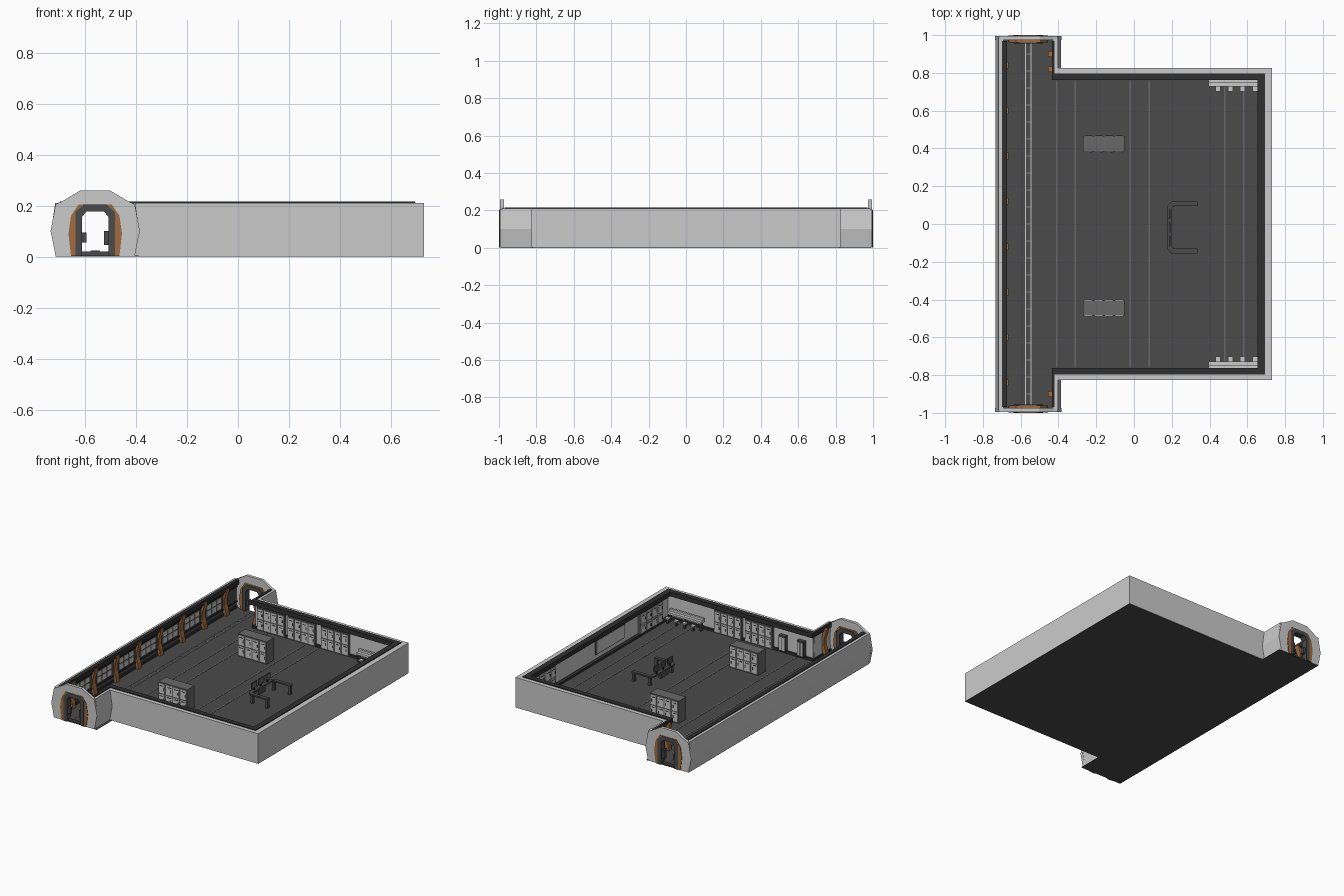
import bpy, bmesh, math
from mathutils import Matrix

if "Cube" in bpy.data.objects:
    bpy.data.objects.remove(bpy.data.objects["Cube"])


def material(name, r, g, b):
    m = bpy.data.materials.new(name)
    m.diffuse_color = (r, g, b, 1)
    m.use_nodes = True
    m.node_tree.nodes["Principled BSDF"].inputs["Base Color"].default_value = m.diffuse_color
    return m


DARK = material("dark_metal", 0.07, 0.07, 0.07)
BLACK = material("black_trim", 0.03, 0.03, 0.03)
MID = material("mid_grey", 0.14, 0.14, 0.14)
ORANGE = material("orange_paint", 0.36, 0.15, 0.05)


def finish(name, bm, mat, matrix=None):
    bmesh.ops.recalc_face_normals(bm, faces=bm.faces)
    me = bpy.data.meshes.new(name)
    bm.to_mesh(me)
    bm.free()
    ob = bpy.data.objects.new(name, me)
    if mat:
        me.materials.append(mat)
    if matrix:
        ob.matrix_world = matrix
    bpy.context.collection.objects.link(ob)
    return ob


def boxes(name, items, mat=None, matrix=None):
    """One object from boxes given as (x0, x1, y0, y1, z0, z1)."""
    bm = bmesh.new()
    for x0, x1, y0, y1, z0, z1 in items:
        m = Matrix.Translation(((x0 + x1) / 2, (y0 + y1) / 2, (z0 + z1) / 2))
        bmesh.ops.create_cube(bm, size=1, matrix=m @ Matrix.Diagonal((x1 - x0, y1 - y0, z1 - z0, 1)))
    return finish(name, bm, mat, matrix)


def prism(name, pts, lo, hi, mat=None, axis="y"):
    """Extrude an outline: (x, z) along y, or (x, y) along z."""
    bm = bmesh.new()
    vs = [bm.verts.new((a, lo, b) if axis == "y" else (a, b, lo)) for a, b in pts]
    f = bm.faces.new(vs)
    r = bmesh.ops.extrude_face_region(bm, geom=[f])
    d = (0, hi - lo, 0) if axis == "y" else (0, 0, hi - lo)
    bmesh.ops.translate(bm, vec=d, verts=[v for v in r["geom"] if isinstance(v, bmesh.types.BMVert)])
    return finish(name, bm, mat)


CX = -0.56  # corridor centre line


def flip(pts):
    return [(2 * CX - x, z) for x, z in pts]


def arch(half):
    """Full symmetric arch from its left half (bottom to top)."""
    return half + flip(half)[::-1]


# floor base and raised floor
prism("floor_base", [(-0.715, -0.99), (-0.39, -0.99), (-0.39, -0.82), (0.73, -0.82), (0.73, 0.82),
                     (-0.39, 0.82), (-0.39, 0.99), (-0.715, 0.99)], 0, 0.003, DARK, "z")
prism("floor", [(-0.70, -0.98), (-0.41, -0.98), (-0.41, -0.80), (0.70, -0.80), (0.70, 0.80),
                (-0.41, 0.80), (-0.41, 0.98), (-0.70, 0.98)], 0.002, 0.02, DARK, "z")
boxes("floor_seams", [(x - 0.004, x + 0.004, -0.76, 0.76, 0.018, 0.0215)
                      for x in (-0.41, -0.31, -0.02, 0.08, 0.48, 0.58)], MID)

# corridor guide track
boxes("floor_track", [(x - 0.003, x + 0.003, -0.96, 0.96, 0.018, 0.024) for x in (-0.575, -0.545)])
boxes("track_ties", [(-0.578, -0.542, y * 0.09 - 0.005, y * 0.09 + 0.005, 0.018, 0.023)
                     for y in range(-10, 11)], MID)

# outer walls
boxes("room_walls", [(-0.42, 0.73, 0.79, 0.825, 0.002, 0.21), (-0.42, 0.73, -0.825, -0.79, 0.002, 0.21),
                     (0.69, 0.73, -0.80, 0.80, 0.002, 0.21)])
side = [(-0.715, 0.002), (-0.733, 0.10), (-0.717, 0.21), (-0.69, 0.21), (-0.70, 0.10), (-0.69, 0.002)]
prism("corridor_outer_wall", side, -0.985, 0.985)
prism("corridor_short_wall_back", flip(side), 0.80, 0.985)
prism("corridor_short_wall_front", flip(side), -0.985, -0.80)

# dark rim along the wall tops, with a skirting below
for nm, z0, z1, d in (("wall_rim", 0.185, 0.216, 0), ("skirting", 0.018, 0.035, 0.012)):
    boxes(nm, [(-0.435, 0.69, 0.763 + d, 0.797, z0, z1), (-0.435, 0.69, -0.797, -0.763 - d, z0, z1),
               (0.655 + d, 0.694, -0.797, 0.797, z0, z1), (-0.698, -0.672 - d, -0.97, 0.97, z0, z1),
               (-0.435, -0.42, 0.78, 0.97, z0, z1), (-0.435, -0.42, -0.97, -0.78, z0, z1)], BLACK)

# corridor end gates
cap = arch([(-0.715, 0.002), (-0.735, 0.10), (-0.715, 0.205), (-0.692, 0.215), (-0.62, 0.258)])
opening = arch([(-0.655, 0.002), (-0.665, 0.09), (-0.655, 0.16), (-0.625, 0.204)])
frame_out = arch([(-0.637, 0.002), (-0.637, 0.175), (-0.605, 0.203)])
frame_in = arch([(-0.612, 0.002), (-0.612, 0.155), (-0.595, 0.176)])
for s, nm in ((-1, "front"), (1, "back")):
    def span(a, b):
        return min(s * a, s * b), max(s * a, s * b)
    prism("gate_plate_" + nm, cap + opening[::-1], *span(0.974, 0.994))
    prism("gate_surround_" + nm, opening + frame_out[::-1], *span(0.962, 0.998), ORANGE)
    prism("gate_frame_" + nm, frame_out + frame_in[::-1], *span(0.955, 1.0), DARK)
    y0, y1 = span(0.965, 0.99)
    boxes("gate_latches_" + nm, [(-0.617, -0.595, y0, y1, 0.055, 0.095),
                                 (-0.525, -0.503, y0, y1, 0.045, 0.10)], DARK)

# corridor ribs, pipes and wall panels
rib = [(-0.697, 0.02), (-0.665, 0.02), (-0.672, 0.06), (-0.682, 0.09), (-0.682, 0.13),
       (-0.665, 0.185), (-0.665, 0.20), (-0.697, 0.20)]
rib_ys = [-0.84 + 0.24 * i for i in range(8)]
for i, y in enumerate(rib_ys):
    prism(f"corridor_rib_{i}", rib, y - 0.018, y + 0.018, ORANGE)
for y in (-0.90, 0.82, 0.90):
    prism("short_wall_rib", flip(rib), y - 0.015, y + 0.015, ORANGE)
boxes("corridor_lining", [(-0.705, -0.690, -0.97, 0.97, 0.03, 0.19)], DARK)
boxes("corridor_pipes", [(-0.692, -0.684, -0.97, 0.97, z, z + 0.008) for z in (0.06, 0.165)], BLACK)
boxes("corridor_panels", [(-0.692, -0.686, y + 0.04 + k * 0.055, y + 0.085 + k * 0.055, z0, z1)
                          for y in rib_ys[:-1] for k in range(3)
                          for z0, z1 in ((0.08, 0.115), (0.125, 0.155))])


def lockers(name, x, y, turn, width, depth, cols, both=False):
    """Locker bank; its back sits at y = 0 and it faces local -y."""
    m = Matrix.Translation((x, y, 0)) @ Matrix.Rotation(turn, 4, "Z")
    w, step = width / 2, width / cols
    boxes(name + "_body", [(-w, w, -depth, 0, 0.02, 0.175)], MID, m)
    doors, grips = [], []
    for i in range(cols):
        a, b = -w + i * step + 0.005, -w + (i + 1) * step - 0.005
        faces = [(-depth - 0.004, -depth + 0.001)] + ([(-0.001, 0.004)] if both else [])
        for f0, f1 in faces:
            doors += [(a, b, f0, f1, 0.03, 0.095), (a, b, f0, f1, 0.102, 0.168)]
            grips += [(a + 0.008, b - 0.008, f0 - 0.001, f1 + 0.001, z, z + 0.006) for z in (0.08, 0.15)]
            grips += [(b - 0.012, b - 0.005, f0 - 0.002, f1 + 0.002, z, z + 0.018) for z in (0.05, 0.12)]
    boxes(name + "_doors", doors, None, m)
    boxes(name + "_vents_and_grips", grips, DARK, m)


# free-standing and wall lockers
lockers("island_lockers_back", -0.16, 0.465, 0, 0.22, 0.08, 4, True)
lockers("island_lockers_front", -0.16, -0.405, 0, 0.22, 0.08, 4, True)
for i, x in enumerate((-0.29, -0.055, 0.20)):
    lockers(f"back_wall_lockers_{i}", x, 0.795, 0, 0.21, 0.022, 4)
for i, x in enumerate((0.22, -0.015)):
    lockers(f"front_wall_lockers_{i}", x, -0.795, math.pi, 0.21, 0.022, 4)
for i, y in enumerate((-0.585, 0.585)):
    lockers(f"side_wall_lockers_{i}", 0.695, y, -math.pi / 2, 0.25, 0.022, 4)

# small front wall cabinets
boxes("small_cabinets", [(x - 0.025, x + 0.025, -0.795, -0.765, 0.03, 0.14) for x in (-0.20, -0.34)], DARK)
boxes("small_cabinet_doors", [(x + k, x + k + 0.018, -0.766, -0.762, 0.04, 0.13)
                              for x in (-0.20, -0.34) for k in (-0.021, 0.003)])

# wall board
boxes("wall_board_frame", [(0.684, 0.692, -0.31, 0.01, 0.065, 0.165)], DARK)
boxes("wall_board", [(0.681, 0.686, -0.303, 0.003, 0.071, 0.159)])

# counters with stools, mirrored front to back
for s, nm in ((1, "back"), (-1, "front")):
    def row(x0, x1, a, b, z0, z1):
        return (x0, x1, min(s * a, s * b), max(s * a, s * b), z0, z1)
    xs = (0.445, 0.51, 0.575, 0.64)
    boxes("counter_" + nm, [row(0.395, 0.655, 0.728, 0.765, 0.075, 0.09),
                            row(0.395, 0.655, 0.75, 0.765, 0.09, 0.105)])
    boxes("counter_legs_" + nm, [row(x, x + 0.01, 0.735, 0.76, 0.02, 0.076) for x in (0.40, 0.52, 0.64)], DARK)
    boxes("stool_seats_" + nm, [row(x - 0.013, x + 0.013, 0.702, 0.727, 0.05, 0.06) for x in xs])
    boxes("stool_posts_" + nm, [row(x - 0.005, x + 0.005, 0.71, 0.72, 0.02, 0.051) for x in xs], DARK)

# C-shaped desk
outer = [(0.335, 0.12), (0.20, 0.12), (0.175, 0.095), (0.175, -0.13), (0.20, -0.155), (0.335, -0.155)]
inner = [(0.335, -0.13), (0.21, -0.13), (0.20, -0.12), (0.20, 0.085), (0.21, 0.095), (0.335, 0.095)]
prism("desk_top", outer + inner, 0.078, 0.088, DARK, "z")
boxes("desk_legs", [(x - 0.008, x + 0.008, y - 0.01, y + 0.01, 0.02, 0.079)
                    for x, y in ((0.325, 0.107), (0.325, -0.143), (0.205, 0.10), (0.205, -0.135))], DARK)
boxes("desk_drawers", [(0.178, 0.198, -0.06, 0.02, 0.04, 0.079)], DARK)
screens = [(0.184, 0.190, y - 0.028, y + 0.028, 0.105, 0.145) for y in (-0.09, -0.018, 0.055)]
boxes("monitors", screens, DARK)
boxes("monitor_stands", [(0.184, 0.190, (s[2] + s[3]) / 2 - 0.005, (s[2] + s[3]) / 2 + 0.005, 0.087, 0.106)
                         for s in screens], BLACK)
boxes("monitor_glass", [(0.189, 0.192, s[2] + 0.004, s[3] - 0.004, 0.109, 0.141) for s in screens], MID)
